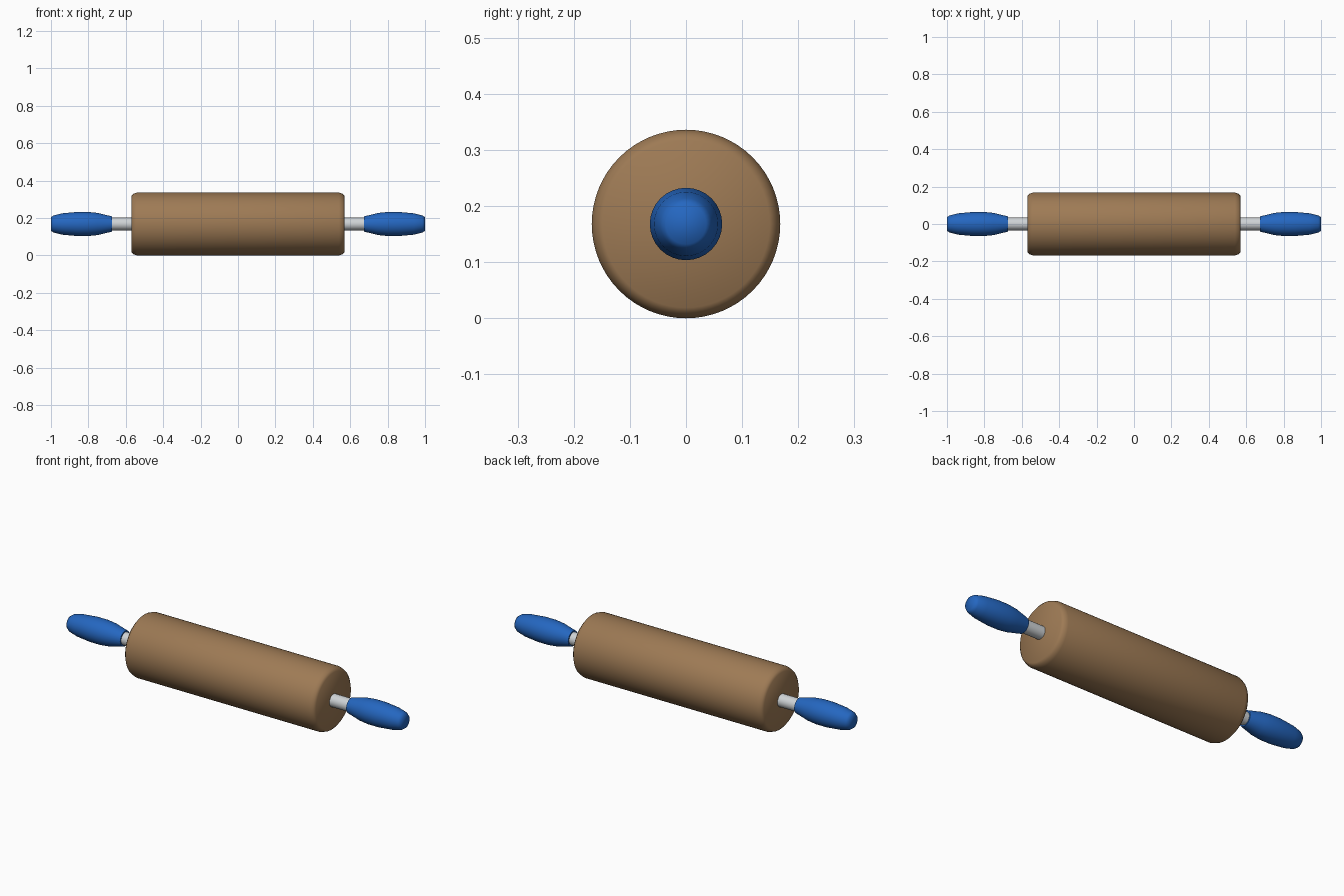
import bpy, bmesh, math

if "Cube" in bpy.data.objects:
    bpy.data.objects.remove(bpy.data.objects["Cube"])

AXIS_Z = 0.168


def material(name, rgb):
    m = bpy.data.materials.new(name)
    m.diffuse_color = (*rgb, 1)
    m.use_nodes = True
    m.node_tree.nodes["Principled BSDF"].inputs["Base Color"].default_value = m.diffuse_color
    return m


def lathe(name, profile, mat, sides=48, angle=50):
    """Revolve (x, radius) points around the X axis and cap both ends."""
    bm = bmesh.new()
    rings = []
    for x, r in profile:
        rings.append([bm.verts.new((x, r * math.cos(2 * math.pi * i / sides),
                                    AXIS_Z + r * math.sin(2 * math.pi * i / sides)))
                      for i in range(sides)])
    for a, b in zip(rings, rings[1:]):
        for i in range(sides):
            j = (i + 1) % sides
            bm.faces.new((a[i], a[j], b[j], b[i]))
    bm.faces.new(rings[0])
    bm.faces.new(rings[-1])
    bmesh.ops.recalc_face_normals(bm, faces=bm.faces)
    mesh = bpy.data.meshes.new(name)
    bm.to_mesh(mesh)
    bm.free()
    mesh.materials.append(mat)
    ob = bpy.data.objects.new(name, mesh)
    bpy.context.collection.objects.link(ob)
    bpy.ops.object.select_all(action='DESELECT')
    bpy.context.view_layer.objects.active = ob
    ob.select_set(True)
    bpy.ops.object.shade_smooth_by_angle(angle=math.radians(angle))
    return ob


wood = material("brown wood", (0.34, 0.195, 0.09))
blue = material("blue paint", (0.018, 0.135, 0.53))
steel = material("light steel", (0.62, 0.65, 0.67))

# Roller with softened rims
half = [(0.54, 0.168), (0.56, 0.161), (0.57, 0.149)]
lathe("roller", [(-x, r) for x, r in reversed(half)] + half, wood, 64)

# Axle and grip on each side
grip = [(0.675, 0.041), (0.75, 0.059), (0.80, 0.0645), (0.86, 0.0645),
        (0.94, 0.057), (0.985, 0.046), (1.0, 0.036)]
for side, s in (("left", -1), ("right", 1)):
    lathe(side + "_axle", [(s * 0.56, 0.034), (s * 0.69, 0.034)], steel, 32)
    lathe(side + "_handle", [(s * x, r) for x, r in grip], blue, 32, 60)
